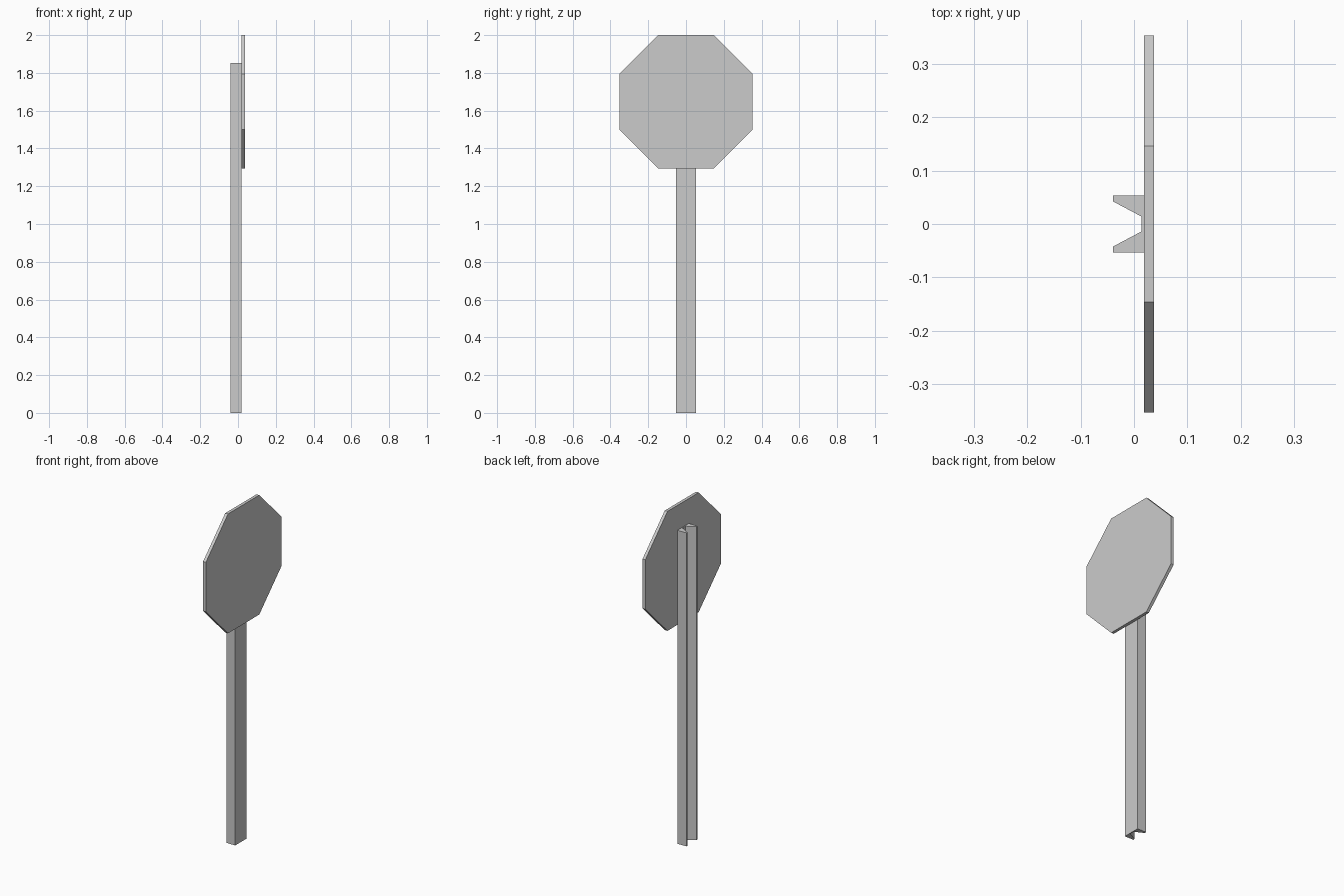
import bpy, bmesh
from math import pi, cos, sin
from mathutils import Vector

if "Cube" in bpy.data.objects:
    bpy.data.objects.remove(bpy.data.objects["Cube"])


def extrude_profile(name, points, offset):
    """Solid made by sweeping a flat outline along an offset."""
    bm = bmesh.new()
    face = bm.faces.new([bm.verts.new(p) for p in points])
    res = bmesh.ops.extrude_face_region(bm, geom=[face], use_keep_orig=True)
    moved = [g for g in res["geom"] if isinstance(g, bmesh.types.BMVert)]
    bmesh.ops.translate(bm, verts=moved, vec=Vector(offset))
    bmesh.ops.recalc_face_normals(bm, faces=bm.faces)
    mesh = bpy.data.meshes.new(name)
    bm.to_mesh(mesh)
    bm.free()
    obj = bpy.data.objects.new(name, mesh)
    bpy.context.collection.objects.link(obj)
    return obj


# Channel-section post, open towards -x
half = [(0.019, 0.053), (-0.039, 0.053), (-0.039, 0.042), (0.014, 0.014)]
outline = half + [(x, -y) for x, y in reversed(half)]
extrude_profile("post", [(x, y, 0) for x, y in outline], (0, 0, 1.853))

# Octagonal sign plate facing +x
apothem = 0.353
radius = apothem / cos(pi / 8)
angles = [pi / 8 + i * pi / 4 for i in range(8)]
plate = [(0.019, radius * cos(a), 2 - apothem + radius * sin(a)) for a in angles]
extrude_profile("sign_plate", plate, (0.018, 0, 0))
